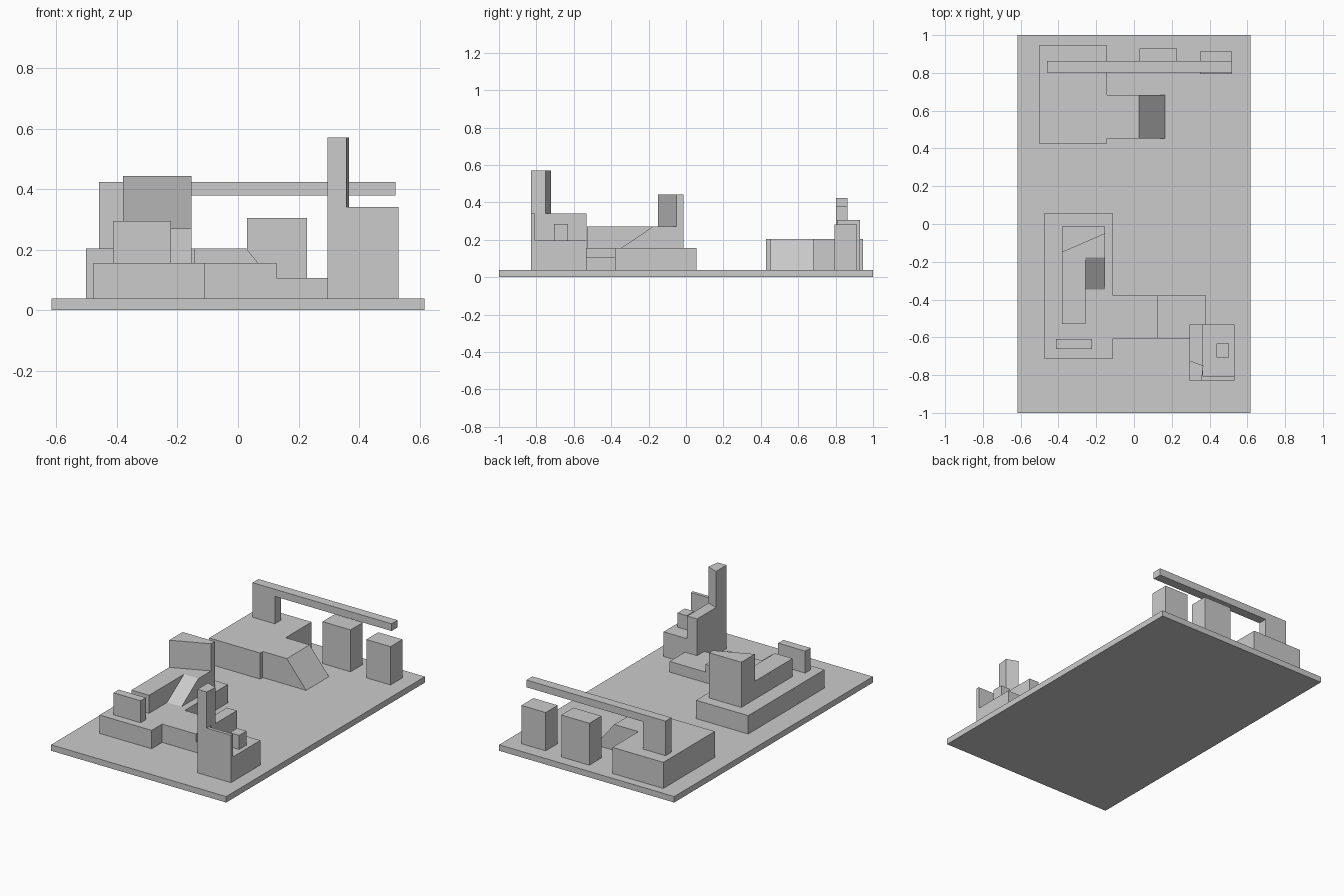
import bpy, bmesh

GROUND = 0.038


def prism(name, outline, depth):
    """Closed solid: a planar outline extruded along the vector depth."""
    bm = bmesh.new()
    face = bm.faces.new([bm.verts.new(p) for p in outline])
    ext = bmesh.ops.extrude_face_region(bm, geom=[face], use_keep_orig=True)
    bmesh.ops.translate(bm, vec=depth,
                        verts=[g for g in ext["geom"] if isinstance(g, bmesh.types.BMVert)])
    bmesh.ops.recalc_face_normals(bm, faces=bm.faces)
    mesh = bpy.data.meshes.new(name)
    bm.to_mesh(mesh)
    bm.free()
    obj = bpy.data.objects.new(name, mesh)
    bpy.context.collection.objects.link(obj)
    return obj


def plan(name, points, z0, z1):
    """Floor-plan outline raised from z0 to z1."""
    return prism(name, [(x, y, z0) for x, y in points], (0, 0, z1 - z0))


def box(name, x0, x1, y0, y1, z0, z1):
    return plan(name, [(x0, y0), (x1, y0), (x1, y1), (x0, y1)], z0, z1)


# Base slab
box("ground_slab", -0.617, 0.617, -1, 1, 0, GROUND)

# Rear platform with side wing and ramp
plan("rear_platform", [(-0.502, 0.427), (-0.143, 0.427), (-0.143, 0.453), (0.027, 0.453),
                       (0.027, 0.683), (-0.143, 0.683), (-0.143, 0.945), (-0.502, 0.945)],
     GROUND, 0.204)
prism("rear_ramp", [(0.027, 0.453, GROUND), (0.163, 0.453, GROUND), (0.027, 0.453, 0.204)],
      (0, 0.23, 0))

# Overhead beam on its single post
box("beam_post", -0.46, -0.302, 0.803, 0.863, 0.204, 0.378)
box("overhead_beam", -0.46, 0.52, 0.803, 0.863, 0.378, 0.424)

# Blocks along the back edge
box("rear_block_tall", 0.03, 0.228, 0.808, 0.93, GROUND, 0.305)
box("rear_block_short", 0.349, 0.52, 0.793, 0.914, GROUND, 0.282)

# Front platform, T-shaped, with a lower step
plan("front_platform", [(-0.477, -0.712), (-0.11, -0.712), (-0.11, -0.606), (0.127, -0.606),
                        (0.127, -0.378), (-0.11, -0.378), (-0.11, 0.055), (-0.477, 0.055)],
     GROUND, 0.155)
box("front_low_step", 0.127, 0.38, -0.606, -0.378, GROUND, 0.106)

# Upper terrace with ramp, slanted block and parapet
plan("upper_terrace", [(-0.38, -0.53), (-0.256, -0.53), (-0.256, -0.178), (-0.154, -0.178),
                       (-0.154, -0.014), (-0.38, -0.014)], 0.155, 0.27)
prism("upper_ramp", [(-0.256, -0.178, 0.155), (-0.256, -0.348, 0.155), (-0.256, -0.178, 0.27)],
      (0.102, 0, 0))
plan("slanted_block", [(-0.38, -0.15), (-0.154, -0.052), (-0.154, -0.014), (-0.38, -0.014)],
     0.27, 0.443)
box("parapet", -0.413, -0.222, -0.663, -0.61, 0.155, 0.295)

# Corner tower: base, two walls, tapered column and small crate
box("tower_base", 0.295, 0.531, -0.829, -0.533, GROUND, 0.195)
box("tower_left_wall", 0.295, 0.365, -0.829, -0.533, 0.195, 0.34)
box("tower_front_wall", 0.365, 0.531, -0.829, -0.808, 0.195, 0.34)
plan("tower_column", [(0.295, -0.829), (0.358, -0.829), (0.367, -0.75), (0.295, -0.723)],
     0.34, 0.57)
box("tower_crate", 0.437, 0.503, -0.706, -0.632, 0.195, 0.285)
